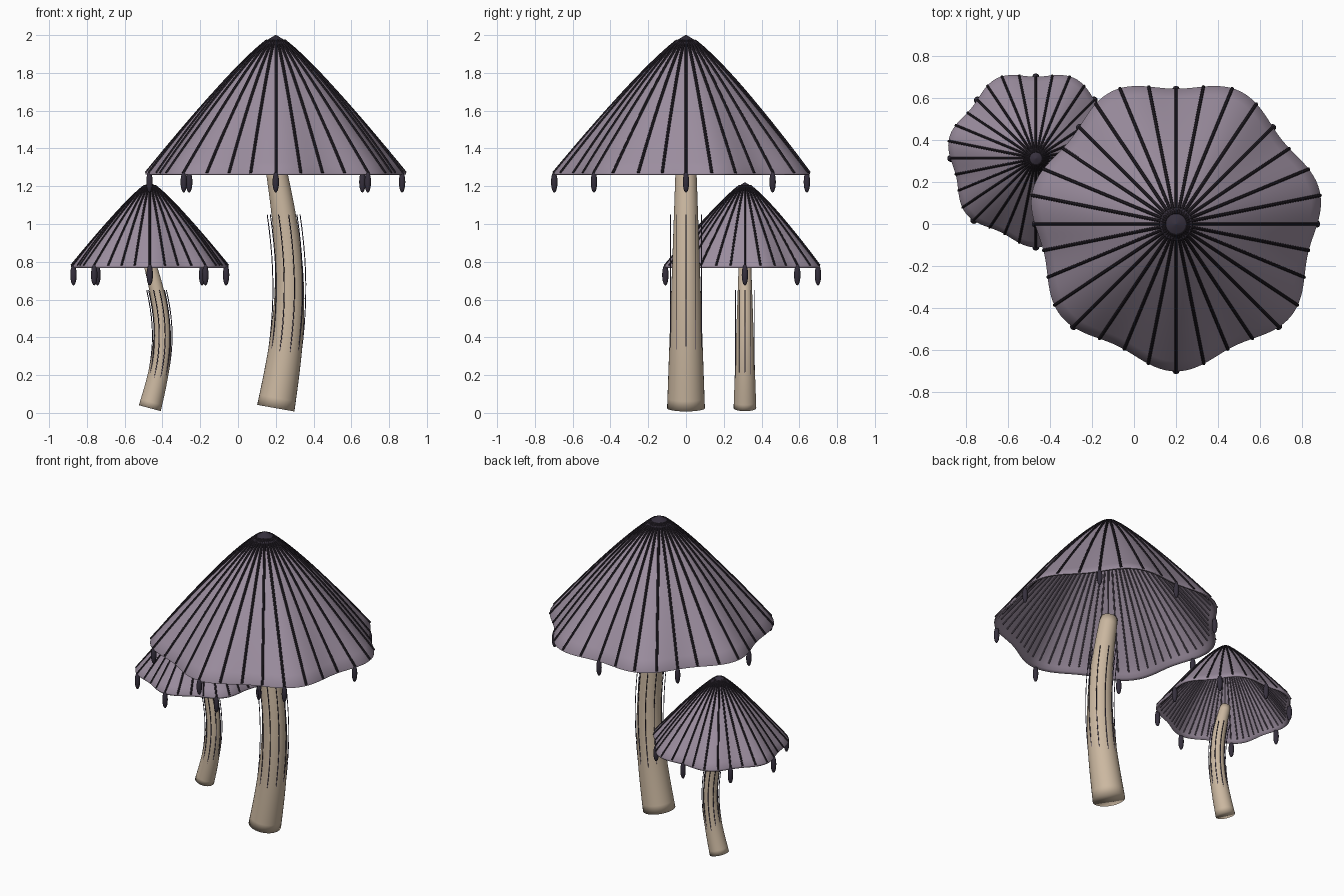
import bpy, bmesh, math
from math import sin, cos, pi
from mathutils import Vector

cube = bpy.data.objects.get("Cube")
if cube:
    bpy.data.objects.remove(cube)


def material(name, rgb):
    m = bpy.data.materials.new(name)
    m.use_nodes = True
    m.diffuse_color = (*rgb, 1)
    m.node_tree.nodes["Principled BSDF"].inputs["Base Color"].default_value = (*rgb, 1)
    return m


CAP = material("dusty purple", (0.33, 0.268, 0.345))
GILL = material("dim purple", (0.1, 0.08, 0.11))
RIB = material("near black", (0.022, 0.017, 0.025))
INK = material("dark ink", (0.036, 0.029, 0.046))
STRAND = material("dark violet", (0.06, 0.048, 0.09))
STEM = material("pale tan", (0.6, 0.48, 0.355))


def finish(bm, name, mat, angle=40):
    bmesh.ops.recalc_face_normals(bm, faces=bm.faces)
    me = bpy.data.meshes.new(name)
    bm.to_mesh(me)
    bm.free()
    ob = bpy.data.objects.new(name, me)
    bpy.context.collection.objects.link(ob)
    me.materials.append(mat)
    bpy.ops.object.select_all(action='DESELECT')
    ob.select_set(True)
    bpy.context.view_layer.objects.active = ob
    bpy.ops.object.shade_smooth_by_angle(angle=math.radians(angle))


def bridge(bm, a, b):
    n = len(a)
    for i in range(n):
        bm.faces.new((a[i], a[(i + 1) % n], b[(i + 1) % n], b[i]))


def tube(bm, path, radii, sides):
    """Sweep a round section along a path, with flat ends."""
    rings = []
    for i, p in enumerate(path):
        d = (path[min(i + 1, len(path) - 1)] - path[max(i - 1, 0)]).normalized()
        ref = Vector((0, 1, 0)) if abs(d.y) < 0.9 else Vector((1, 0, 0))
        u = d.cross(ref).normalized()
        v = d.cross(u)
        rings.append([bm.verts.new(p + radii[i] * (u * cos(k * 2 * pi / sides)
                      + v * sin(k * 2 * pi / sides))) for k in range(sides)])
    for a, b in zip(rings, rings[1:]):
        bridge(bm, a, b)
    bm.faces.new(rings[0])
    bm.faces.new(rings[-1])


def ellipsoid(bm, centre, radius, half_height):
    made = bmesh.ops.create_uvsphere(bm, u_segments=16, v_segments=10, radius=1)["verts"]
    bmesh.ops.scale(bm, vec=(radius, radius, half_height), verts=made)
    bmesh.ops.translate(bm, vec=centre, verts=made)


def mushroom(label, cx, cy, rim, R, H, rib_r, gill_r, stem_top, stem_r, bend, lines):
    # Wavy cone surface: t runs from the tip (0) to the rim (1)
    def surface(t, a, drop=0.0):
        r = R * t * (1 + 0.043 * t * sin(7 * a))
        return Vector((cx + r * cos(a), cy + r * sin(a), rim + H * (1 - t ** 1.2) - drop))

    # Round strips laid along evenly spaced spokes of the cone
    def spokes(count, t0, t1, drop, radius, name, mat):
        bm = bmesh.new()
        for k in range(count):
            path = [surface(t0 + (t1 - t0) * i / 14, k * 2 * pi / count, drop)
                    for i in range(15)]
            tube(bm, path, [radius] * len(path), 8)
        finish(bm, name, mat)

    # Cap: outer skin, rounded lip and inner skin
    bm = bmesh.new()
    seg = 168
    outer = [(0.1 + 0.9 * i / 14, 0.0) for i in range(15)]
    lip = [(1.0, 0.008), (0.988, 0.02), (0.968, 0.029)]
    inner = [(0.95 - 0.85 * i / 14, 0.024) for i in range(15)]
    rings = [[bm.verts.new(surface(t, k * 2 * pi / seg, d)) for k in range(seg)]
             for t, d in outer + lip + inner]
    for a, b in zip(rings, rings[1:]):
        bridge(bm, a, b)
    bm.faces.new(rings[0])
    bm.faces.new(rings[-1])
    finish(bm, label + "_cap", CAP, 60)

    # Dark ribs half sunk into the cap, fine gills beneath it
    spokes(32, 0.07, 1.0, 0.0, rib_r, label + "_ribs", RIB)
    spokes(64, 0.1, 0.94, 0.027, gill_r, label + "_gills", GILL)

    # Low pointed tip
    bm = bmesh.new()
    tip_h = H * 0.062
    made = bmesh.ops.create_cone(bm, cap_ends=True, segments=24, radius1=R * 0.115,
                                 radius2=R * 0.005, depth=tip_h)["verts"]
    bmesh.ops.translate(bm, vec=(cx, cy, rim + H - tip_h / 2), verts=made)
    finish(bm, label + "_tip", INK)

    # Drops hanging from the rim
    bm = bmesh.new()
    for k in range(8):
        ellipsoid(bm, surface(0.995, k * pi / 4, 0.052), 0.017, 0.056)
    finish(bm, label + "_drops", INK)

    # Bent, tapering stem with softly shaded ends
    z0 = 0.025

    def spine(z):
        return Vector((cx + bend * sin(pi * (z - z0) / (stem_top - z0)), cy, z))

    n = 24
    bm = bmesh.new()
    tube(bm, [spine(z0 + (stem_top - z0) * i / n) for i in range(n + 1)],
         [stem_r * (1 - 0.45 * i / n) for i in range(n + 1)], 32)
    finish(bm, label + "_stem", STEM, 180)

    # Thin dark strands around the stem
    low, high, ring_r = lines
    bm = bmesh.new()
    for k in range(10):
        a = k * pi / 5
        off = Vector((cos(a), sin(a), 0)) * ring_r
        path = [spine(low + (high - low) * i / 10) + off for i in range(11)]
        tube(bm, path, [0.0025] * 11, 6)
    finish(bm, label + "_strands", STRAND)


mushroom("large", 0.2, 0.0, 1.27, 0.672, 0.73, 0.008, 0.005, 1.3, 0.1, 0.072,
         (0.32, 1.05, 0.087))
mushroom("small", -0.467, 0.312, 0.78, 0.406, 0.44, 0.006, 0.004, 0.79, 0.06, 0.066,
         (0.17, 0.65, 0.052))
